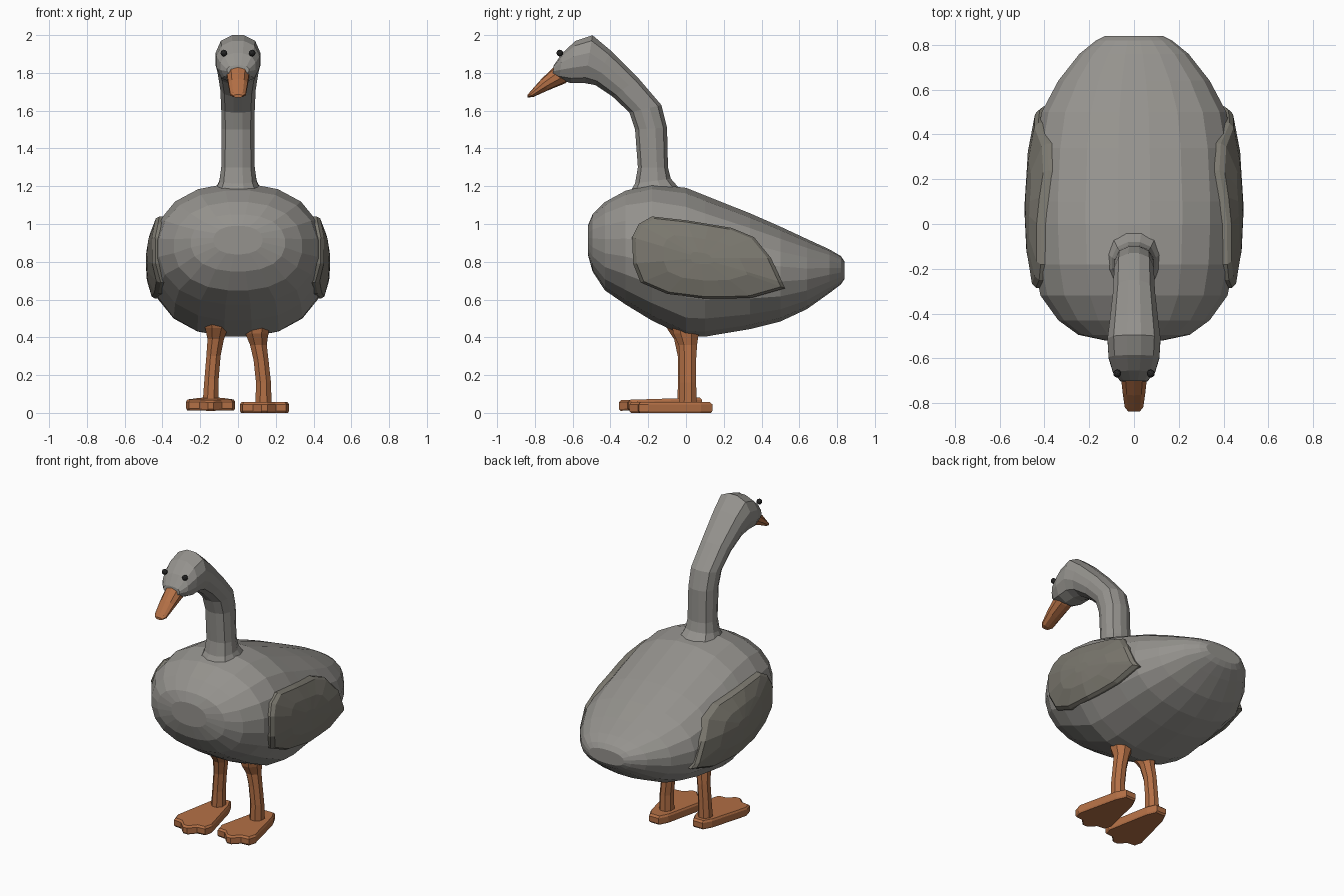
import bpy, bmesh, math
from mathutils import Vector as V


def material(name, rgb):
    m = bpy.data.materials.new(name)
    m.diffuse_color = (*rgb, 1)
    return m


GREY = material("grey feathers", (0.30, 0.29, 0.27))
WING = material("wing feathers", (0.20, 0.19, 0.16))
ORANGE = material("orange", (0.45, 0.16, 0.06))
BLACK = material("black", (0.02, 0.02, 0.02))


def finish(name, bm, mat):
    bmesh.ops.recalc_face_normals(bm, faces=bm.faces)
    me = bpy.data.meshes.new(name)
    bm.to_mesh(me)
    bm.free()
    me.materials.append(mat)
    ob = bpy.data.objects.new(name, me)
    bpy.context.collection.objects.link(ob)
    return ob


def skin(name, rings, mat):
    """Join closed rings of points and cap both ends."""
    bm = bmesh.new()
    rows = [[bm.verts.new(p) for p in r] for r in rings]
    n = len(rows[0])
    for a, b in zip(rows, rows[1:]):
        for i in range(n):
            j = (i + 1) % n
            bm.faces.new((a[i], a[j], b[j], b[i]))
    bm.faces.new(rows[0])
    bm.faces.new(rows[-1])
    return finish(name, bm, mat)


def ring(c, u, v, n, e):
    """Superellipse ring around c."""
    pts = []
    for i in range(n):
        t = 2 * math.pi * (i + 0.5) / n
        cs, sn = math.cos(t), math.sin(t)
        k = (abs(cs) ** e + abs(sn) ** e) ** (-1 / e)
        pts.append(c + u * cs * k + v * sn * k)
    return pts


def side_loft(name, stations, n, e, mat):
    """Stations: lower y, z, upper y, z and half width."""
    rings = []
    for y0, z0, y1, z1, w in stations:
        a, b = V((0, y0, z0)), V((0, y1, z1))
        # keep the flat top facet at full height
        rings.append(ring((a + b) / 2, V((w, 0, 0)), (b - a) / 2 * 1.01, n, e))
    return skin(name, rings, mat)


# Body: y, bottom z, top z, half width
E = 2.3
BODY = [(-0.52, 0.84, 0.99, 0.13), (-0.495, 0.75, 1.05, 0.25),
        (-0.43, 0.65, 1.115, 0.34), (-0.32, 0.575, 1.175, 0.42),
        (-0.18, 0.49, 1.21, 0.45), (0.0, 0.405, 1.19, 0.46),
        (0.1, 0.405, 1.15, 0.46), (0.34, 0.445, 1.055, 0.445),
        (0.5, 0.485, 0.985, 0.415), (0.64, 0.55, 0.92, 0.34),
        (0.76, 0.635, 0.865, 0.245), (0.82, 0.68, 0.83, 0.17),
        (0.84, 0.71, 0.80, 0.13)]
side_loft("body", [(y, b, y, t, w) for y, b, t, w in BODY], 20, E, GREY)

# Neck and head
side_loft("neck_and_head", [
    (-0.32, 1.13, -0.0, 1.15, 0.14), (-0.27, 1.215, -0.08, 1.24, 0.10),
    (-0.255, 1.3, -0.095, 1.3, 0.09), (-0.27, 1.5, -0.1, 1.51, 0.088),
    (-0.3, 1.59, -0.13, 1.63, 0.09), (-0.39, 1.675, -0.25, 1.77, 0.095),
    (-0.48, 1.735, -0.40, 1.92, 0.11), (-0.535, 1.745, -0.495, 2.0, 0.12),
    (-0.61, 1.745, -0.585, 1.97, 0.115), (-0.67, 1.765, -0.655, 1.905, 0.095),
    (-0.705, 1.79, -0.70, 1.84, 0.06)], 12, 2.5, GREY)

# Beak
side_loft("beak", [
    (-0.60, 1.775, -0.66, 1.84, 0.055), (-0.64, 1.745, -0.70, 1.83, 0.06),
    (-0.73, 1.708, -0.765, 1.768, 0.052), (-0.81, 1.672, -0.825, 1.70, 0.042),
    (-0.838, 1.67, -0.838, 1.685, 0.025)], 10, 2.5, ORANGE)


def body_x(y, z):
    """Half width of the body at a side-view point."""
    for (y0, *a), (y1, *b) in zip(BODY, BODY[1:]):
        if y0 <= y <= y1:
            f = (y - y0) / (y1 - y0)
            lo, hi, w = [p + (q - p) * f for p, q in zip(a, b)]
            d = min(1, abs(z - (lo + hi) / 2) / ((hi - lo) / 2))
            return w * (1 - d ** E) ** (1 / E)
    return 0


# Wings: panels that follow the body side
OUT = [(-0.285, 0.93), (-0.25, 1.0), (-0.18, 1.04), (0, 1.02), (0.12, 1.0),
       (0.24, 0.98), (0.36, 0.93), (0.45, 0.82), (0.51, 0.69), (0.525, 0.66),
       (0.35, 0.61), (0.22, 0.605), (0.1, 0.605), (-0.1, 0.63), (-0.24, 0.69),
       (-0.28, 0.79)]
CY, CZ = 0.08, 0.82
for side, s in (("right", 1), ("left", -1)):
    rings = []
    for scale, lift in ((1, -0.04), (1, 0.015), (0.95, 0.028), (0.55, 0.028), (0.15, 0.028)):
        r = []
        for y, z in OUT:
            y, z = CY + (y - CY) * scale, CZ + (z - CZ) * scale
            r.append((s * (body_x(y, z) + lift), y, z))
        rings.append(r)
    skin(side + "_wing", rings, WING)

# Eyes
for side, s in (("right", 1), ("left", -1)):
    bm = bmesh.new()
    bmesh.ops.create_icosphere(bm, subdivisions=2, radius=0.018)
    bmesh.ops.translate(bm, verts=bm.verts, vec=(s * 0.075, -0.668, 1.905))
    finish(side + "_eye", bm, BLACK)

# Legs: curved columns flaring into the belly
LEGS = {
    "right": [(0.135, 0.01, 0.03, 0.046), (0.135, 0.01, 0.16, 0.042),
              (0.122, 0.01, 0.28, 0.042), (0.108, 0.01, 0.36, 0.047),
              (0.10, 0.0, 0.42, 0.065), (0.10, 0.0, 0.52, 0.08)],
    "left": [(-0.145, 0.0, 0.05, 0.045), (-0.14, 0.0, 0.18, 0.04),
             (-0.13, -0.002, 0.3, 0.04), (-0.118, -0.015, 0.39, 0.046),
             (-0.113, -0.035, 0.45, 0.065), (-0.113, -0.05, 0.54, 0.08)]}
for side, path in LEGS.items():
    skin(side + "_leg", [ring(V((x, y, z)), V((r, 0, 0)), V((0, r * 1.1, 0)), 8, 2.2)
                         for x, y, z, r in path], ORANGE)

# Webbed feet: fan outline with three toe points
FOOT = [(-0.035, 0.14), (0.035, 0.14), (0.065, 0.08), (0.13, -0.20), (0.115, -0.25),
        (0.06, -0.255), (0.015, -0.30), (-0.015, -0.30), (-0.06, -0.255),
        (-0.115, -0.25), (-0.13, -0.20), (-0.065, 0.08)]
for side, cx, dy, z0, tilt in (("right", 0.14, 0, 0.005, 0), ("left", -0.145, -0.055, 0.022, 0.03)):
    rings = []
    for scale, h in ((0.96, -0.005), (1, 0.005), (1, 0.04), (0.94, 0.052)):
        rings.append([(cx + x * scale, dy + (y + 0.08) * scale - 0.08,
                       z0 + h + tilt * (y + 0.1)) for x, y in FOOT])
    skin(side + "_foot", rings, ORANGE)
